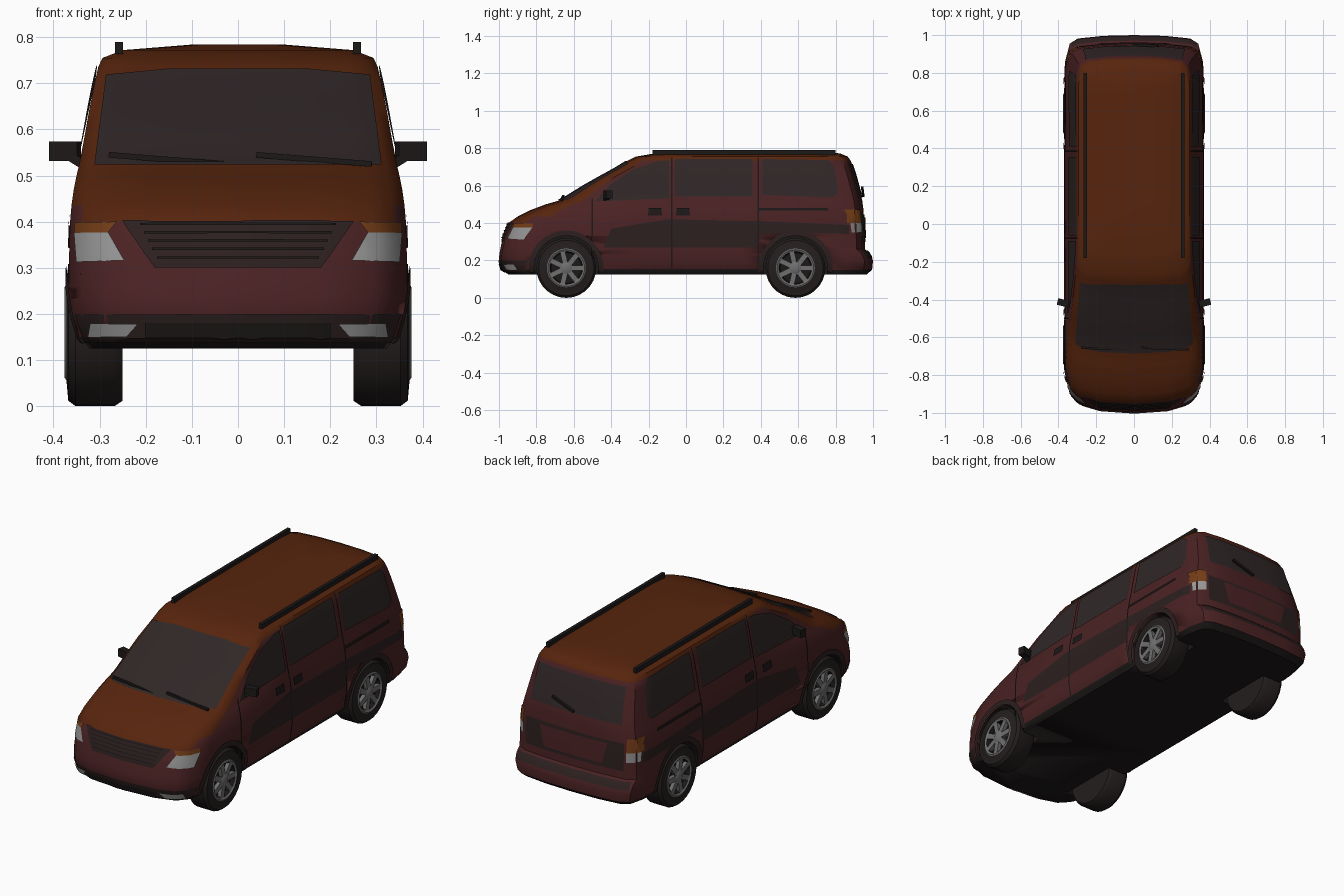
import bpy, bmesh, math
from mathutils import Vector, Matrix
from mathutils.bvhtree import BVHTree

cube = bpy.data.objects.get("Cube")
if cube:
    bpy.data.objects.remove(cube)


def material(name, r, g, b):
    m = bpy.data.materials.new(name)
    m.use_nodes = True
    m.diffuse_color = (r, g, b, 1)
    bsdf = next(n for n in m.node_tree.nodes if n.type == 'BSDF_PRINCIPLED')
    bsdf.inputs["Base Color"].default_value = (r, g, b, 1)
    return m


ORANGE = material("burnt orange paint", .095, .018, .004)
MAROON = material("maroon paint", .07, .016, .017)
DARK = material("dark trim", .026, .014, .014)
GLASS = material("tinted glass", .03, .02, .02)
BLACK = material("black plastic", .012, .009, .009)
TYRE = material("tyre rubber", .018, .013, .013)
LAMP = material("lamp grey", .3, .3, .3)
RIM = material("wheel grey", .16, .16, .16)
AMBER = material("amber lens", .17, .045, .008)


def finish(name, bm, mats, angle=35):
    me = bpy.data.meshes.new(name)
    bm.to_mesh(me)
    bm.free()
    for m in mats:
        me.materials.append(m)
    ob = bpy.data.objects.new(name, me)
    bpy.context.collection.objects.link(ob)
    bpy.ops.object.select_all(action='DESELECT')
    ob.select_set(True)
    bpy.context.view_layer.objects.active = ob
    bpy.ops.object.shade_smooth_by_angle(angle=math.radians(angle))
    return ob


def loft(rings):
    """Skin closed rings of equal size and cap both ends."""
    bm = bmesh.new()
    vs = [[bm.verts.new(p) for p in r] for r in rings]
    n = len(vs[0])
    for k, (a, b) in enumerate(zip(vs, vs[1:])):
        for i in range(n):
            j = (i + 1) % n
            bm.faces.new((a[i], a[j], b[j], b[i])).material_index = k
    bm.faces.new(vs[0][::-1]).material_index = 0
    bm.faces.new(vs[-1]).material_index = len(vs) - 2
    bmesh.ops.recalc_face_normals(bm, faces=bm.faces)
    return bm


def bar(name, a, b, w, h, mat, up=(0, 0, 1)):
    """Box running from a to b, w wide and h tall."""
    a, b = Vector(a), Vector(b)
    d = (b - a).normalized()
    side = d.cross(Vector(up)).normalized()
    top = side.cross(d)
    rot = Matrix((side, d, top)).transposed().to_4x4()
    bm = bmesh.new()
    size = Matrix.Diagonal((w, (b - a).length, h, 1))
    bmesh.ops.create_cube(bm, size=1, matrix=Matrix.Translation((a + b) / 2) @ rot @ size)
    return finish(name, bm, [mat])


# Body shell: level slices (height, front, rear, half width, front corner depth)
SLICES = [(.125, -.95, .965, .335, 1.3), (.15, -.985, .995, .352, 1.3),
          (.2, -1, 1, .362, 1.3), (.235, -.998, .985, .366, 1.3),
          (.26, -.993, .957, .367, 1.3), (.33, -.978, .955, .366, 1.3),
          (.4, -.95, .953, .364, 1.2), (.435, -.9, .951, .361, 1.1),
          (.47, -.83, .949, .356, 1), (.5, -.75, .945, .35, .9),
          (.517, -.69, .943, .346, .8), (.54, -.642, .938, .341, .7),
          (.6, -.545, .922, .33, .6), (.645, -.465, .91, .322, .5),
          (.7, -.365, .893, .311, .5), (.735, -.31, .88, .303, .5),
          (.755, -.27, .865, .294, .5), (.772, -.17, .825, .25, .6),
          (.784, .02, .72, .1, .6)]


def outline(z, yf, yr, w, c):
    a, b = yf + .16 * c, yr - .13
    half = [(.5, yf + .01 * c), (.8, yf + .035 * c), (.93, yf + .075 * c), (1, a),
            (1, a + (b - a) / 3), (1, b - (b - a) / 3), (1, b),
            (.94, yr - .045), (.82, yr - .018), (.45, yr - .004)]
    right = [(w * s, y, z) for s, y in half]
    left = [(-x, y, z) for x, y, z in right[::-1]]
    return [(0, yf, z)] + right + [(0, yr, z)] + left


bm = loft([outline(*s) for s in SLICES])
bmesh.ops.triangulate(bm, faces=bm.faces)
bm.normal_update()
for f in bm.faces:
    z = f.calc_center_median().z
    if f.normal.z < -.5:
        f.material_index = 2
    else:
        f.material_index = 1 if z > .74 or (z > .4 and f.normal.z > .4) else 0
SKIN = BVHTree.FromBMesh(bm)
body = finish("body_shell", bm, [MAROON, ORANGE, BLACK])

WHEELS = (("front", -.64), ("rear", .585))
HUB = .16


def circle(y, r, x, n=28):
    return [(x, y + r * math.cos(i * math.tau / n), HUB + r * math.sin(i * math.tau / n))
            for i in range(n)]


# Wheel wells
for end, y in WHEELS:
    for s in (1, -1):
        well = loft([circle(y, .172, s * .23), circle(y, .172, s * .5)])
        for f in well.faces:
            f.material_index = 0
        cutter = finish("well_cutter", well, [BLACK])
        cutter.hide_render = True
        mod = body.modifiers.new("well", 'BOOLEAN')
        mod.operation, mod.solver, mod.object = 'DIFFERENCE', 'EXACT', cutter
        mod.material_mode = 'TRANSFER'
        bpy.context.view_layer.objects.active = body
        bpy.ops.object.modifier_apply(modifier=mod.name)
        bpy.data.objects.remove(cutter)

# Panels laid on the body: a flat outline is cut into a grid and dropped on the skin
DIRS = {"side": (1, 0, 0), "front": (0, -1, 0), "rear": (0, 1, 0)}


def panel(name, pts, view, mat, off=.004, s=1):
    out = Vector(DIRS[view])
    if view == "side":
        out *= s
        flat = [Vector((s * 2, a, b)) for a, b in pts]
    else:
        flat = [Vector((s * a, out.y * 2, b)) for a, b in pts]
    bm = bmesh.new()
    bm.faces.new([bm.verts.new(p) for p in flat])
    for axis in range(3):
        if abs(out[axis]) > .5:
            continue
        no = Vector((axis == 0, axis == 1, axis == 2))
        lo, hi = min(p[axis] for p in flat), max(p[axis] for p in flat)
        for k in range(math.ceil(lo / .03), math.floor(hi / .03) + 1):
            geom = bm.verts[:] + bm.edges[:] + bm.faces[:]
            bmesh.ops.bisect_plane(bm, geom=geom, plane_co=no * k * .03, plane_no=no)
    bm.normal_update()
    for f in bm.faces:
        if f.normal.dot(out) < 0:
            f.normal_flip()
    for v in bm.verts:
        loc, no, _, _ = SKIN.ray_cast(v.co, -out)
        if loc is None:
            loc, no, _, _ = SKIN.find_nearest(v.co - out * 1.1)
        v.co = loc + no * off
    return finish(name, bm, [mat])


def pair(name, pts, view, mat, off=.004):
    for label, s in (("left_", 1), ("right_", -1)):
        panel(label + name, pts, view, mat, off, s)


def rect(a, b, c, d):
    return [(a, c), (b, c), (b, d), (a, d)]


# Side glass, lower dark bands, seams and slide rail
pair("front_door_glass", [(-.485, .515), (-.09, .53), (-.09, .735), (-.15, .73),
                          (-.28, .685), (-.41, .6)], "side", GLASS, .005)
pair("sliding_door_glass", rect(-.06, .355, .54, .74), "side", GLASS, .005)
pair("rear_side_glass", [(.41, .55), (.78, .535), (.81, .56), (.79, .7), (.76, .735),
                         (.41, .74)], "side", GLASS, .005)
pair("door_band", [(-.44, .27), (.37, .27), (.4, .33), (.4, .41), (-.1, .42), (-.4, .37)],
     "side", DARK, .003)
pair("rear_band", [(.4, .345), (.8, .345), (.87, .34), (.87, .39), (.4, .41)], "side", DARK, .003)
for name, y in (("front", -.5), ("middle", -.075), ("rear", .385)):
    pair(name + "_door_seam", rect(y - .004, y + .004, .15, .53 if y < -.4 else .75),
         "side", BLACK, .0045)
pair("sill_strip", rect(-.46, .4, .135, .155), "side", BLACK)
pair("slide_rail", rect(.39, .76, .465, .48), "side", BLACK, .006)
pair("front_handle", rect(-.2, -.13, .44, .48), "side", BLACK, .008)
pair("sliding_handle", rect(-.05, .02, .44, .48), "side", BLACK, .008)

# Wheel arch lips
for end, y in WHEELS:
    arc = [math.radians(a) for a in range(-6, 187, 12)]
    lip = [(y + r * math.cos(a), HUB + r * math.sin(a))
           for r, seq in ((.2, arc), (.172, arc[::-1])) for a in seq]
    pair(end + "_arch_lip", lip, "side", DARK, .007)

# Windscreen and nose
panel("windscreen", [(-.31, .52), (.31, .52), (.285, .715), (.15, .728), (-.15, .728),
                     (-.285, .715)], "front", GLASS, .005)
panel("grille", [(-.18, .3), (.18, .3), (.205, .335), (.25, .4), (-.25, .4), (-.205, .335)],
      "front", DARK)
for i in range(5):
    z = .318 + i * .018
    w = .175 + i * .009
    panel("grille_slat", rect(-w, w, z, z + .005), "front", BLACK, .008)
pair("headlamp", [(.245, .315), (.345, .312), (.35, .375), (.28, .375)], "front", LAMP, .006)
pair("headlamp_indicator", [(.28, .375), (.35, .375), (.35, .398), (.262, .398)],
     "front", AMBER, .006)
panel("lower_intake", [(-.33, .14), (.33, .14), (.35, .2), (-.35, .2)], "front", DARK)
panel("intake_slot", rect(-.2, .2, .15, .182), "front", BLACK, .007)
pair("fog_lamp", [(.24, .152), (.32, .152), (.315, .182), (.215, .18)], "front", LAMP, .008)

# Tail
panel("rear_window", [(-.27, .535), (.27, .535), (.255, .715), (-.255, .715)], "rear", GLASS, .005)
panel("tail_band", rect(-.29, .29, .3, .445), "rear", DARK, .003)
panel("plate_recess", [(-.17, .32), (.17, .32), (.2, .43), (-.2, .43)], "rear", MAROON, .007)
panel("rear_bumper_strip", rect(-.33, .33, .215, .25), "rear", DARK)
pair("tail_lamp", rect(.3, .35, .4, .47), "rear", AMBER, .006)
pair("reverse_lamp", rect(.3, .35, .35, .4), "rear", LAMP, .006)
pair("tail_lamp_side", rect(.86, .925, .4, .47), "side", AMBER, .005)
bar("rear_wiper", (0, .948, .545), (.13, .942, .59), .012, .012, BLACK)

# Windscreen wipers
for x in (-.28, .04):
    bar("wiper", (x, -.655, .545), (x + .25, -.665, .525), .012, .012, BLACK)

# Roof rails and door mirrors
for label, s in (("left", 1), ("right", -1)):
    bar(label + "_roof_rail", (s * .258, -.18, .777), (s * .258, .8, .777), .018, .026, BLACK)
    bar(label + "_mirror", (s * .345, -.425, .553), (s * .405, -.41, .553), .035, .042, BLACK)
    bar(label + "_mirror_arm", (s * .32, -.43, .515), (s * .36, -.425, .54), .03, .02, BLACK)

# Wheels: turned tyre with a recessed rim and spokes
TURN = [(.08, .25), (.148, .25), (.16, .268), (.16, .352), (.148, .368),
        (.104, .372), (.098, .376), (.088, .37), (.082, .35), (.02, .35)]
for end, y in WHEELS:
    for label, s in (("left", 1), ("right", -1)):
        name = label + "_" + end
        bm = loft([circle(y, r, s * x) for r, x in TURN])
        for f in bm.faces:
            k = f.material_index
            f.material_index = 0 if k < 5 else 1 if k < 7 else 2
        finish(name + "_wheel", bm, [TYRE, RIM, BLACK])
        finish(name + "_hub", loft([circle(y, r, s * x) for r, x in
                                    ((.03, .345), (.03, .37), (.018, .376))]), [RIM] * 2)
        for i in range(7):
            a = i * math.tau / 7
            d = Vector((0, math.cos(a), math.sin(a)))
            c = Vector((s * .36, y, HUB))
            bar(name + "_spoke", c + d * .02, c + d * .09, .028, .02, RIM, (1, 0, 0))
